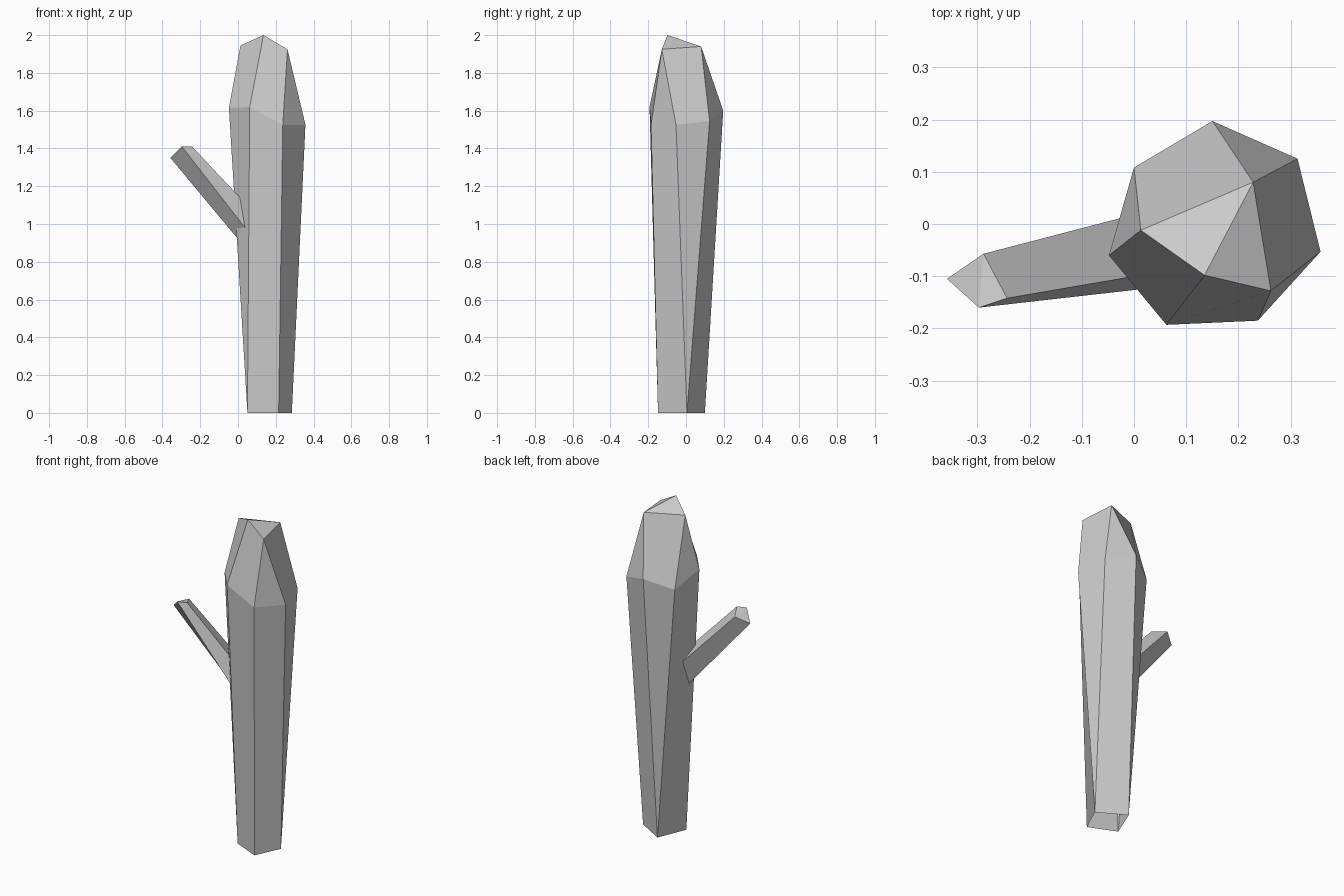
import bpy
import bmesh

cube = bpy.data.objects.get("Cube")
if cube:
    bpy.data.objects.remove(cube, do_unlink=True)

# Single stone colour
stone = bpy.data.materials.new("stone_grey")
stone.use_nodes = True
colour = (0.6, 0.6, 0.6, 1.0)
stone.diffuse_color = colour
stone.node_tree.nodes["Principled BSDF"].inputs["Base Color"].default_value = colour


def finish(bm, name):
    """Turn a bmesh into a flat-shaded stone object."""
    bmesh.ops.recalc_face_normals(bm, faces=bm.faces[:])
    mesh = bpy.data.meshes.new(name)
    bm.to_mesh(mesh)
    bm.free()
    mesh.materials.append(stone)
    obj = bpy.data.objects.new(name, mesh)
    bpy.context.collection.objects.link(obj)
    return obj


def bridge(bm, ring, targets):
    """Join a closed ring to matching targets; repeated targets give triangles."""
    for i in range(len(ring)):
        j = (i + 1) % len(ring)
        corners = [ring[i], ring[j], targets[j], targets[i]]
        bm.faces.new(list(dict.fromkeys(corners)))


# Trunk: four-sided open foot, seven-sided shoulder, four-cornered crown
bm = bmesh.new()
right, front, left, back = [bm.verts.new(p) for p in (
    (0.285, 0.005, 0), (0.215, -0.148, 0), (0.05, -0.075, 0), (0.122, 0.1, 0))]
crown_back, crown_left, peak, crown_right = [bm.verts.new(p) for p in (
    (0.228, 0.08, 1.94), (0.013, -0.012, 1.945),
    (0.135, -0.098, 2.0), (0.262, -0.128, 1.925))]
shoulder = [bm.verts.new(p) for p in (
    (0.357, -0.053, 1.525), (0.313, 0.125, 1.545), (0.15, 0.197, 1.6),
    (0.0, 0.108, 1.54), (-0.048, -0.06, 1.615), (0.062, -0.193, 1.62),
    (0.237, -0.185, 1.525))]
bridge(bm, shoulder, [right, right, back, back, left, left, front])
bridge(bm, shoulder, [crown_right, crown_back, crown_back, crown_left,
                      crown_left, peak, crown_right])
bm.faces.new((crown_back, crown_left, peak))
bm.faces.new((crown_back, peak, crown_right))
finish(bm, "trunk")

# Side branch: slanted four-sided prism whose root is buried in the trunk
bm = bmesh.new()
tip = [bm.verts.new(p) for p in (
    (-0.358, -0.105, 1.35), (-0.288, -0.057, 1.39),
    (-0.243, -0.142, 1.41), (-0.297, -0.16, 1.41))]
root = [bm.verts.new(p) for p in (
    (0.1, -0.015, 0.8), (0.1, 0.044, 0.97),
    (0.1, -0.083, 1.045), (0.1, -0.115, 0.9))]
bridge(bm, tip, root)
bm.faces.new((tip[0], tip[1], tip[3]))
bm.faces.new((tip[1], tip[2], tip[3]))
finish(bm, "side_branch")
